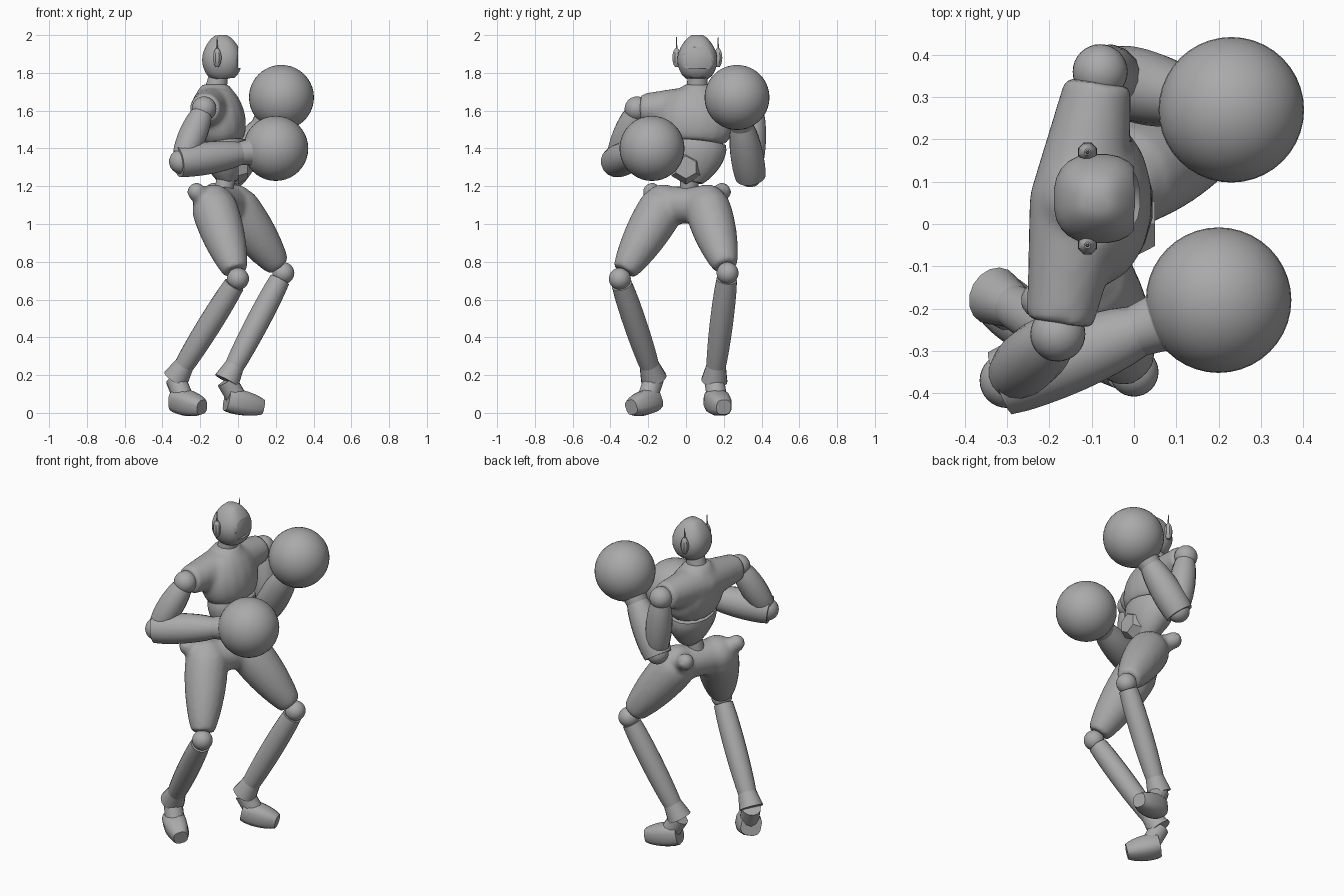
import bpy, bmesh, math
from mathutils import Vector, Matrix

cube = bpy.data.objects.get("Cube")
if cube:
    bpy.data.objects.remove(cube)

shade = 0.4
grey = bpy.data.materials.new("plain grey")
grey.use_nodes = True
grey.diffuse_color = (shade, shade, shade, 1)
grey.node_tree.nodes["Principled BSDF"].inputs["Base Color"].default_value = grey.diffuse_color


def add_tube(bm, start, end, first, last, bulge=0, flat=1, square=1, sides=16, steps=8):
    """Tapered tube whose radius swells by a sine rule; flat squeezes its depth."""
    start, end = Vector(start), Vector(end)
    along = (end - start).normalized()
    guide = Vector((0, 0, 1)) if abs(along.x) > 0.9 else Vector((1, 0, 0))
    wide = along.cross(guide).normalized()
    deep = wide.cross(along)
    loops = []
    for step in range(steps + 1):
        t = step / steps
        swell = max(math.sin(math.pi * t), 0) ** 0.7
        radius = first + (last - first) * t + bulge * swell
        loop = []
        for k in range(sides):
            angle = math.tau * (k + 0.5) / sides
            c, s = math.cos(angle), math.sin(angle)
            c = math.copysign(abs(c) ** square, c)
            s = math.copysign(abs(s) ** square, s) * flat
            loop.append(bm.verts.new(start.lerp(end, t) + (wide * c + deep * s) * radius))
        loops.append(loop)
    for low, high in zip(loops, loops[1:]):
        for k in range(sides):
            after = (k + 1) % sides
            bm.faces.new((low[k], low[after], high[after], high[k]))
    bm.faces.new(loops[0])
    bm.faces.new(loops[-1])


def add_ball(bm, centre, radius, stretch=(1, 1, 1), sides=32):
    place = Matrix.Translation(centre) @ Matrix.Diagonal((*stretch, 1))
    bmesh.ops.create_uvsphere(bm, u_segments=sides, v_segments=sides // 2, radius=radius, matrix=place)


def finish(name, bm):
    mesh = bpy.data.meshes.new(name)
    bmesh.ops.recalc_face_normals(bm, faces=bm.faces)
    bm.to_mesh(mesh)
    bm.free()
    mesh.materials.append(grey)
    obj = bpy.data.objects.new(name, mesh)
    bpy.context.collection.objects.link(obj)
    bpy.ops.object.select_all(action='DESELECT')
    obj.select_set(True)
    bpy.context.view_layer.objects.active = obj
    bpy.ops.object.shade_smooth_by_angle(angle=math.radians(40))
    return obj


def tube(name, *args, **options):
    bm = bmesh.new()
    add_tube(bm, *args, **options)
    return finish(name, bm)


def ball(name, *args, **options):
    bm = bmesh.new()
    add_ball(bm, *args, **options)
    return finish(name, bm)


def fuse(name, bm):
    """Melt overlapping tubes and balls into one smooth skin."""
    obj = finish(name, bm)
    remesh = obj.modifiers.new("fuse", 'REMESH')
    remesh.mode = 'VOXEL'
    remesh.voxel_size = 0.014
    remesh.use_smooth_shade = True
    relax = obj.modifiers.new("relax", 'SMOOTH')
    relax.iterations = 8


# Joints of the fighting pose
neck_base = Vector((-.12, .06, 1.7))
waist = Vector((-.08, .05, 1.43))
spine_base = Vector((-.09, .01, 1.1))
shoulders = {"right": Vector((-.18, -.26, 1.61)), "left": Vector((-.08, .36, 1.62))}
elbows = {"right": Vector((-.3, -.37, 1.33)), "left": Vector((-.04, .34, 1.26))}
gloves = {"right": Vector((.2, -.18, 1.4)), "left": Vector((.23, .27, 1.67))}
hips = {"right": Vector((-.13, -.12, 1.1)), "left": Vector((-.02, .11, 1.1))}
knees = {"right": Vector((0, -.35, .71)), "left": Vector((.24, .22, .74))}
heels = {"right": Vector((-.33, -.17, .18)), "left": Vector((-.06, .15, .17))}
toes = {"right": Vector((-.19, -.29, .03)), "left": Vector((.13, .2, .03))}
hip_crests = {"right": Vector((-.22, -.18, 1.17)), "left": Vector((-.13, .19, 1.17))}

# Head with recessed face, and neck
face = Vector((.05, .06, 1.88))
head = tube("head", (-.08, .06, 1.77), (-.09, .06, 2), .06, .03, bulge=.06, square=.8, sides=24, steps=14)
bm = bmesh.new()
bmesh.ops.create_cube(bm, size=.1, matrix=Matrix.Translation(face) @ Matrix.Diagonal((1, 1.5, 1.1, 1)))
cutter = finish("face_cutter", bm)
cutter.hide_render = True
cutter.hide_viewport = True
recess = head.modifiers.new("face recess", 'BOOLEAN')
recess.object = cutter
recess.solver = 'EXACT'
tube("neck", neck_base, (-.1, .06, 1.8), .06, .05)

# Ear pieces and aerials
for side, y in (("right", -.05), ("left", .17)):
    ear = Vector((-.11, y, 1.88))
    tip = Vector((0, 0, .05))
    tube(side + "_ear_piece", ear - tip, ear + tip, .008, .008, bulge=.016, sides=8)
    tube(side + "_aerial", ear + tip, ear + tip * 2.2, .005, .002, sides=6)

# Chest with short sleeves
bm = bmesh.new()
add_tube(bm, waist, neck_base, .16, .13, bulge=.06, flat=.68)
add_tube(bm, neck_base, neck_base + Vector((0, 0, .04)), .1, .07)
middle = (shoulders["right"] + shoulders["left"]) / 2
for shoulder in shoulders.values():
    add_tube(bm, middle, shoulder.lerp(middle, .08), .12, .08)
fuse("chest", bm)

# Ribs, belly plate and spine
tube("ribs", (-.05, .03, 1.22), waist, .06, .165, bulge=.035, flat=.72)
tube("belly_plate", (0, 0, 1.3), (.05, 0, 1.3), .09, .06, sides=6, steps=1)
tube("spine", spine_base, (-.06, .02, 1.26), .05, .05)

# Pelvis and thighs
bm = bmesh.new()
add_tube(bm, hips["right"], hips["left"], .1, .1)
for side, hip in hips.items():
    add_ball(bm, hip, .11)
    add_tube(bm, hip, hip.lerp(knees[side], .9), .12, .065, bulge=.02)
    add_tube(bm, hip, hip_crests[side], .07, .045)
    add_ball(bm, hip_crests[side], .05)
fuse("pelvis_and_thighs", bm)

# Knees, shins and feet
for side, knee in knees.items():
    heel, toe = heels[side], toes[side]
    ball(side + "_knee", knee, .058)
    tube(side + "_shin", knee.lerp(heel, .06), heel.lerp(knee, .1), .055, .05, bulge=.01)
    tube(side + "_shin_cuff", heel.lerp(knee, .14), heel, .052, .07)
    sole = Vector((heel.x, heel.y, .07))
    instep = sole.lerp(toe, .35)
    tube(side + "_ankle", heel, instep, .055, .055, sides=12)
    tube(side + "_foot", sole, toe, .06, .04, bulge=.015, square=.7, sides=12)

# Arms with round gloves
for side, shoulder in shoulders.items():
    elbow, glove = elbows[side], gloves[side]
    wrist = elbow.lerp(glove, .62)
    ball(side + "_shoulder", shoulder, .065)
    tube(side + "_upper_arm", shoulder.lerp(elbow, .08), elbow.lerp(shoulder, .1), .055, .06, bulge=.017)
    ball(side + "_elbow", elbow, .065)
    tube(side + "_forearm", elbow.lerp(wrist, -.05), wrist, .08, .062, bulge=.016)
    tube(side + "_cuff", wrist.lerp(elbow, .05), wrist.lerp(glove, .25), .06, .07)
    tube(side + "_glove_neck", wrist.lerp(glove, .2), wrist.lerp(glove, .75), .065, .16)
    ball(side + "_glove", glove, .172, sides=40)
